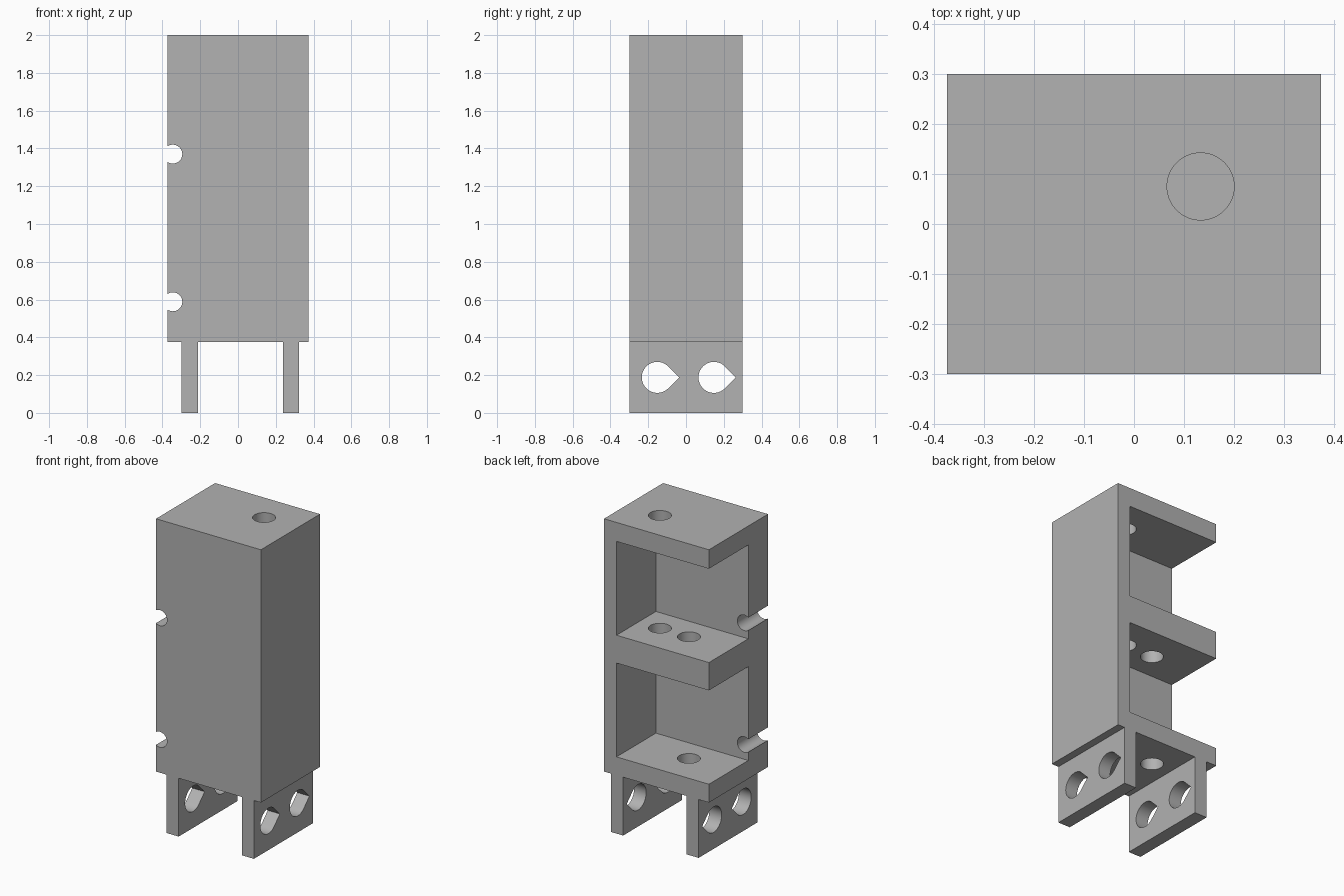
import bpy
import math

cube = bpy.data.objects.get("Cube")
if cube:
    bpy.data.objects.remove(cube, do_unlink=True)

# Single plain grey material
grey = bpy.data.materials.new("plain_grey")
grey.use_nodes = True
colour = (0.445, 0.445, 0.445, 1)
grey.diffuse_color = colour
grey.node_tree.nodes["Principled BSDF"].inputs["Base Color"].default_value = colour


def prism(name, outline, start, end, axis):
    """Extrude a 2D outline (in cyclic axis order) along x, y or z."""
    def place(a, b, t):
        return {"x": (t, a, b), "y": (b, t, a), "z": (a, b, t)}[axis]
    n = len(outline)
    verts = [place(a, b, t) for t in (start, end) for a, b in outline]
    faces = [list(range(n))[::-1], list(range(n, 2 * n))]
    faces += [(i, (i + 1) % n, n + (i + 1) % n, n + i) for i in range(n)]
    mesh = bpy.data.meshes.new(name)
    mesh.from_pydata(verts, [], faces)
    mesh.materials.append(grey)
    obj = bpy.data.objects.new(name, mesh)
    bpy.context.collection.objects.link(obj)
    return obj


def box(name, x, y, z):
    outline = [(x[0], y[0]), (x[1], y[0]), (x[1], y[1]), (x[0], y[1])]
    return prism(name, outline, z[0], z[1], "z")


def circle(a, b, radius, count=64):
    turns = [2 * math.pi * i / count for i in range(count)]
    return [(a + radius * math.cos(t), b + radius * math.sin(t)) for t in turns]


def teardrop(a, b, radius, count=48):
    # Three quarters of a circle closed by a right-angled tip
    turns = [math.pi * (0.25 + 1.5 * i / count) for i in range(count + 1)]
    arc = [(a + radius * math.cos(t), b + radius * math.sin(t)) for t in turns]
    return arc + [(a + radius * math.sqrt(2), b)]


def cut(target, cutter):
    bpy.context.view_layer.objects.active = target
    mod = target.modifiers.new("cut", "BOOLEAN")
    mod.operation = "DIFFERENCE"
    mod.solver = "EXACT"
    mod.object = cutter
    bpy.ops.object.modifier_apply(modifier=mod.name)
    bpy.data.objects.remove(cutter, do_unlink=True)


def finish(obj):
    bpy.ops.object.select_all(action="DESELECT")
    obj.select_set(True)
    bpy.context.view_layer.objects.active = obj
    bpy.ops.object.shade_smooth_by_angle(angle=math.radians(30))


DEPTH = (-0.3, 0.3)
BASE = 0.375

# Shelved body: two bays open to the back and one side
body = box("shelved_body", (-0.373, 0.373), DEPTH, (BASE, 2))
for floor in (0.493, 1.275):
    cut(body, box("bay_cutter", (-0.5, 0.284), (-0.1, 0.5), (floor, floor + 0.603)))
    # Round notch through the edge of the front wall
    notch = circle(floor + 0.095, -0.345, 0.05)
    cut(body, prism("notch_cutter", notch, -0.4, 0, "y"))

# Vertical holes through neighbouring shelves
for x, low, high in ((0.133, 1.0, 2.1), (-0.073, 0.3, 1.5)):
    cut(body, prism("shelf_hole_cutter", circle(x, 0.075, 0.067), low, high, "z"))
finish(body)

# Two leg plates, each with a pair of teardrop holes
for name, inner, outer in (("right_leg_plate", -0.3, -0.212), ("left_leg_plate", 0.237, 0.323)):
    leg = box(name, (inner, outer), DEPTH, (0, BASE))
    for y in (-0.152, 0.148):
        hole = teardrop(y, 0.188, 0.082)
        cut(leg, prism("leg_hole_cutter", hole, inner - 0.1, outer + 0.1, "x"))
    finish(leg)
